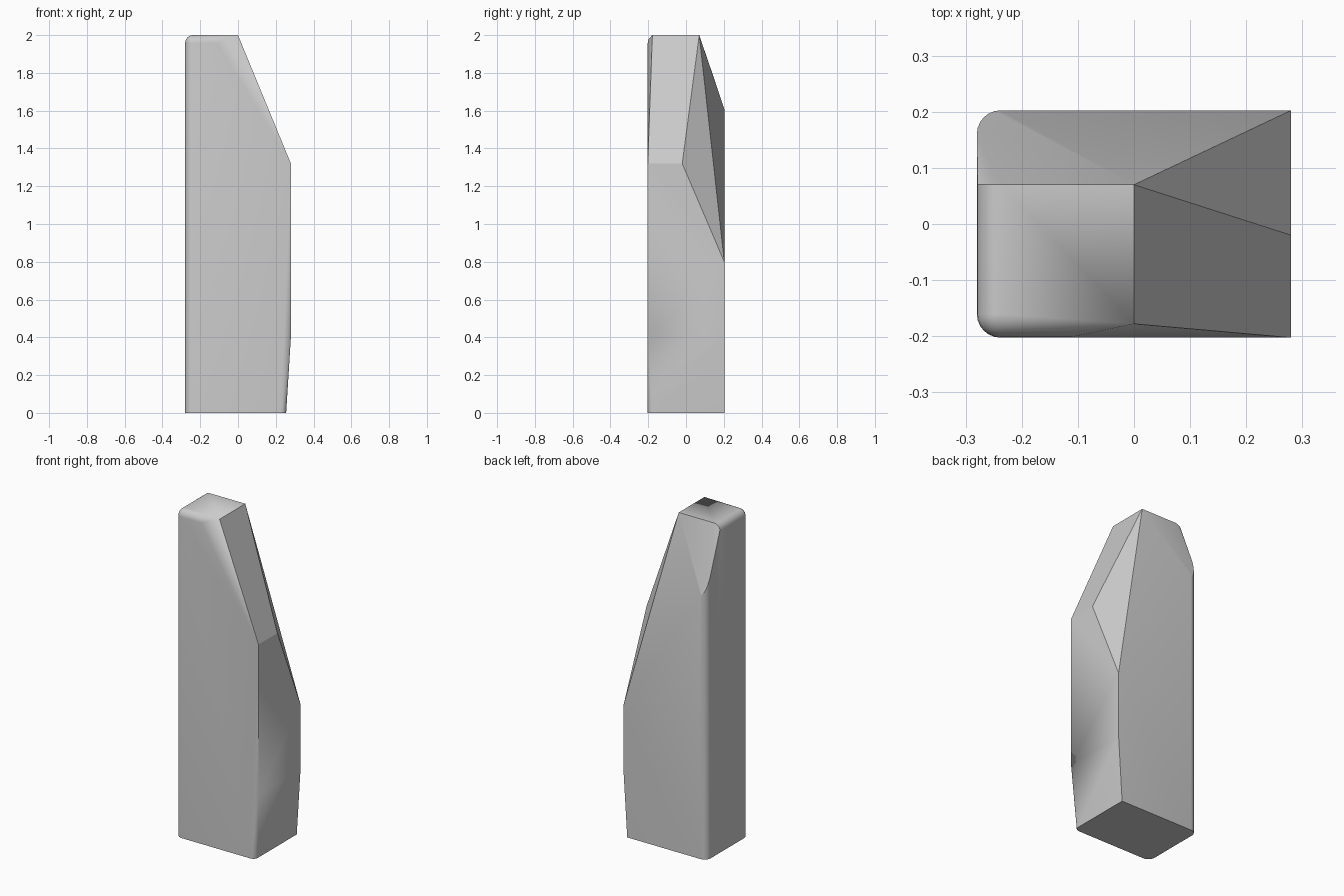
import bpy
import bmesh
from math import sin, cos, pi, radians

cube = bpy.data.objects.get("Cube")
if cube:
    bpy.data.objects.remove(cube, do_unlink=True)

X, Y, TOP, R = 0.28, 0.2025, 2.0, 0.042
STEPS = 6
ARC = [(sin(i * pi / 2 / STEPS), cos(i * pi / 2 / STEPS)) for i in range(STEPS + 1)]

# Plain stone colour
stone = bpy.data.materials.new("grey stone")
stone.use_nodes = True
grey = (0.6, 0.6, 0.6, 1)
stone.diffuse_color = grey
stone.node_tree.nodes["Principled BSDF"].inputs["Base Color"].default_value = grey

# Cut corners of the slanted crown and the tapered foot
points = [
    (0, 0.07, TOP), (0, -0.178, TOP),
    (X, -Y, 1.32), (X, -0.02, 1.32), (X, Y, 0.8),
    (X, -Y, 0.4), (X, Y, 0.4), (0.255, Y, 0),
]

for s, c in ARC:
    # Rounded upright edges on the straight side
    x, y = -X + R - R * s, Y - R + R * c
    points += [(x, y, 0), (x, -y, 0)]
    points.append((x, y, 1.61 + 3 * (Y - y)))
    # Small rounding at the foot of the front corner
    points.append((0.225 + 0.03 * s, -Y + 0.03 - 0.03 * c, 0))
    # Rounded top edges along the straight side and the front
    points.append((-X + R - R * s, 0.07, TOP - R + R * c))
    points.append((-0.11, -Y + R - R * s, TOP - R + R * c))
    # Ball corner where the rounded edges meet
    for s2, c2 in ARC:
        points.append((-X + R - R * s * s2, -Y + R - R * s * c2, TOP - R + R * c))

# Wrap the points into one faceted block
bm = bmesh.new()
for p in points:
    bm.verts.new(p)
bmesh.ops.remove_doubles(bm, verts=bm.verts[:], dist=0.0005)
hull = bmesh.ops.convex_hull(bm, input=bm.verts[:])
unused = [v for v in bm.verts if not v.link_faces]
bmesh.ops.delete(bm, geom=unused, context="VERTS")
bmesh.ops.dissolve_limit(bm, angle_limit=radians(0.5), verts=bm.verts[:], edges=bm.edges[:])
bmesh.ops.recalc_face_normals(bm, faces=bm.faces[:])

mesh = bpy.data.meshes.new("standing_stone")
bm.to_mesh(mesh)
bm.free()
mesh.materials.append(stone)
block = bpy.data.objects.new("standing_stone", mesh)
bpy.context.collection.objects.link(block)

bpy.ops.object.select_all(action="DESELECT")
block.select_set(True)
bpy.context.view_layer.objects.active = block
bpy.ops.object.shade_smooth_by_angle(angle=radians(20))
